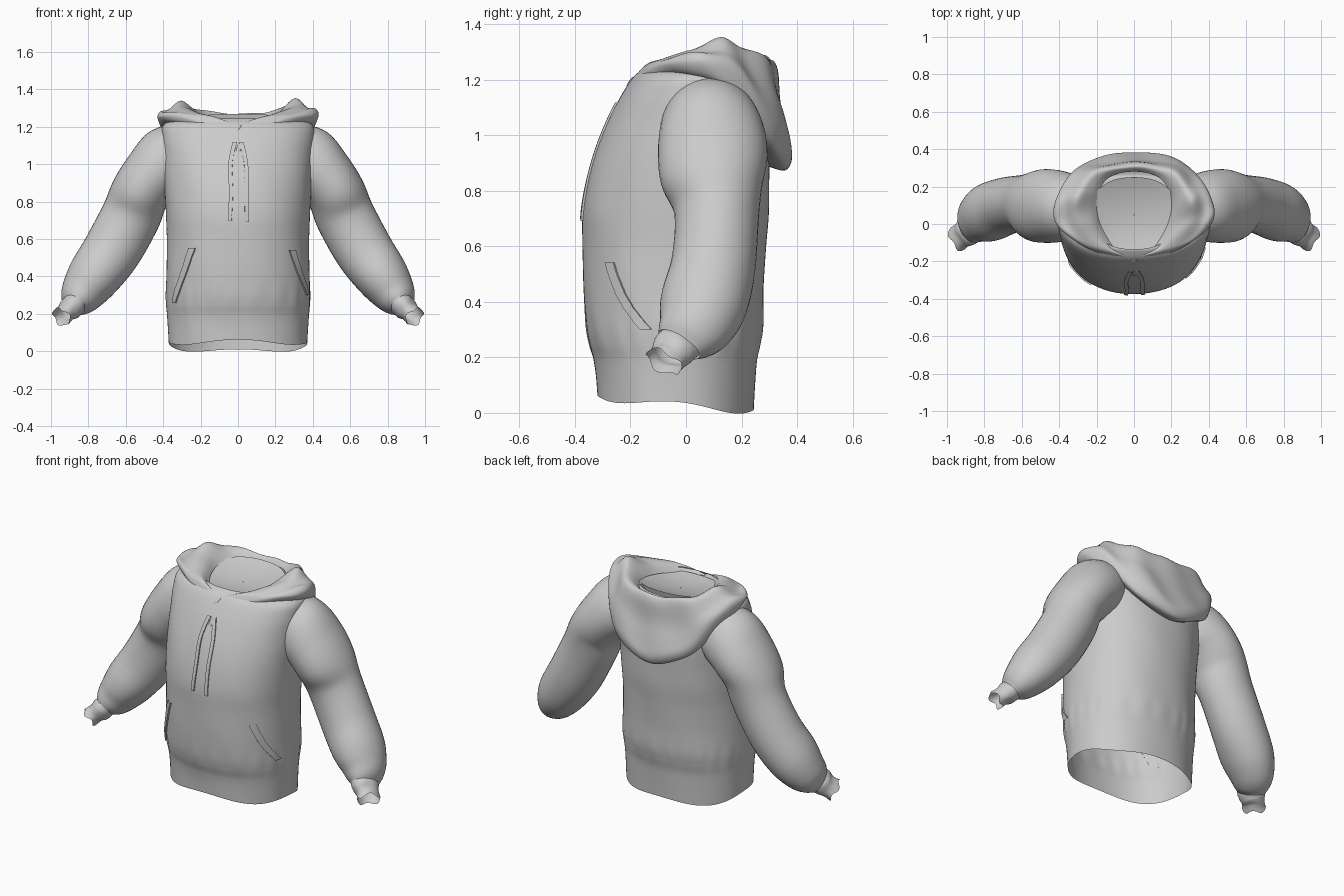
import bpy
from math import sin, cos, pi, copysign, exp
from mathutils import Vector

cube = bpy.data.objects.get("Cube")
if cube:
    bpy.data.objects.remove(cube)

GREY = (0.6, 0.6, 0.6, 1)
cloth = bpy.data.materials.new("grey cloth")
cloth.use_nodes = True
cloth.diffuse_color = GREY
cloth.node_tree.nodes["Principled BSDF"].inputs["Base Color"].default_value = GREY


def spline(keys, t):
    """Smooth value at t in 0..1 along a list of keys."""
    n = len(keys) - 1
    i = min(int(t * n), n - 1)
    f = t * n - i
    p = [Vector(keys[min(max(i + k, 0), n)]) for k in (-1, 0, 1, 2)]
    return 0.5 * (2 * p[1] + (p[2] - p[0]) * f
                  + (2 * p[0] - 5 * p[1] + 4 * p[2] - p[3]) * f ** 2
                  + (3 * p[1] - p[0] - 3 * p[2] + p[3]) * f ** 3)


def loft(name, rings, closed=True, angle=60, hidden=None):
    """Skin a list of equal point rows, leaving out faces whose corners are all hidden."""
    n = len(rings[0])
    points = [p for ring in rings for p in ring]
    faces = [(r * n + i, r * n + (i + 1) % n, (r + 1) * n + (i + 1) % n, (r + 1) * n + i)
             for r in range(len(rings) - 1) for i in range(n if closed else n - 1)]
    if hidden:
        faces = [f for f in faces if not all(hidden(points[v]) for v in f)]
    me = bpy.data.meshes.new(name)
    me.from_pydata(points, [], faces)
    me.materials.append(cloth)
    ob = bpy.data.objects.new(name, me)
    bpy.context.collection.objects.link(ob)
    bpy.context.view_layer.objects.active = ob
    bpy.ops.object.select_all(action='DESELECT')
    ob.select_set(True)
    bpy.ops.object.mode_set(mode='EDIT')
    bpy.ops.mesh.select_all(action='SELECT')
    bpy.ops.mesh.delete_loose()
    bpy.ops.mesh.select_all(action='SELECT')
    bpy.ops.mesh.normals_make_consistent(inside=False)
    bpy.ops.object.mode_set(mode='OBJECT')
    bpy.ops.object.shade_smooth_by_angle(angle=angle * pi / 180)


# Torso: height, half width, front, back
BODY = [(0.03, .37, -.32, .245), (0.12, .374, -.325, .25), (0.19, .378, -.333, .256),
        (0.25, .383, -.35, .268), (0.32, .385, -.362, .278), (0.45, .382, -.37, .28),
        (0.6, .38, -.372, .288), (0.72, .385, -.372, .298), (0.84, .392, -.352, .3),
        (0.95, .4, -.32, .302), (1.05, .405, -.28, .298), (1.14, .41, -.235, .285),
        (1.21, .4, -.19, .272), (1.24, .33, -.15, .26), (1.245, .24, -.135, .25)]
POWER = 2.2


def body_t(z):
    return min((q / 400 for q in range(401)), key=lambda q: abs(spline(BODY, q)[0] - z))


def body_point(t, a, out=0.0):
    z, w, f, b = spline(BODY, t)
    ca, sa = cos(a), sin(a)
    k = 2 / POWER
    mid = (f + b) / 2
    x = copysign(abs(ca) ** k, ca) * (w + out)
    y = mid + copysign(abs(sa) ** k, sa) * ((b - f) / 2 + out)
    gather = .005 * exp(-((z - .29) / .07) ** 2) * sin(23 * a + 2 * sin(3 * a))
    folds = .004 * sin(9 * z + 3 * a) * sin(5 * a + 6 * z)
    s = 1 + gather + folds
    hem = max(0, 1 - t * 8) * (-.03 * max(sa, 0) + .022 * max(-sa, 0) + .01 * cos(4 * a))
    return Vector((x * s, mid + (y - mid) * s, z + hem))


def inside_body(p):
    if p.z > 1.2 or abs(p.x) > .42:
        return False
    z, w, f, b = spline(BODY, body_t(p.z))
    return abs(p.x / w) ** POWER + abs((2 * p.y - f - b) / (b - f)) ** POWER < .85


SIDES = 140
turn = [2 * pi * i / SIDES for i in range(SIDES)]
loft("torso", [[body_point(r / 100, a) for a in turn] for r in range(101)])

# Sheet closing the neck, sunk toward the throat
rim = [body_point(1, a) for a in turn]
loft("neck_lining", [[Vector((p.x * s, .05 + (p.y - .05) * s,
                              p.z - .03 * (1 - s * s) + .12 * s * (p.y - .05)))
                      for p in rim] for s in (1, .8, .6, .4, .2, .01)])

# Sleeve: centre, in-plane radius, front-to-back radius
ARM = [(.2, .07, 1.1, .115, .13), (.28, .08, 1.075, .15, .16), (.37, .09, 1.025, .18, .185),
       (.455, .095, .945, .165, .195), (.525, .095, .845, .157, .188), (.575, .112, .72, .157, .155),
       (.675, .1, .535, .156, .152), (.77, .065, .4, .145, .155), (.83, .03, .315, .118, .138),
       (.862, -.005, .27, .092, .112), (.88, -.025, .245, .064, .088)]
CUFF = [(.87, -.02, .255, .06, .085), (.885, -.035, .24, .064, .082), (.9, -.045, .225, .062, .08),
        (.92, -.06, .207, .052, .07), (.945, -.08, .183, .054, .072)]


def tube(name, keys, side, steps, crease, ragged=0):
    rings = []
    for r in range(steps + 1):
        t = r / steps
        c = spline(keys, t)
        axis = spline(keys, min(t + .06, 1)) - spline(keys, max(t - .06, 0))
        axis = Vector(axis[:3]).normalized()
        n = axis.cross(Vector((0, 1, 0))).normalized()
        m = n.cross(axis)
        ring = []
        for a in [2 * pi * i / 40 for i in range(40)]:
            s = 1 + crease * (sin(16 * t + 3 * sin(a)) * (.5 + t) + .6 * sin(3 * a + 11 * t))
            p = Vector(c[:3]) + n * cos(a) * c[3] * s + m * sin(a) * c[4] * s
            p += axis * ragged * t * sin(4 * a)
            ring.append(Vector((p.x * side, p.y, p.z)))
        rings.append(ring)
    loft(name, rings, hidden=inside_body)


for side, label in ((1, "left"), (-1, "right")):
    tube(label + "_sleeve", ARM, side, 60, .013)
    tube(label + "_cuff", CUFF, side, 14, .012, .01)

# Hood: edge curves running from the throat round to the middle of the back
HOOD = [
    [(0, -.15, 1.19), (.11, -.11, 1.215), (.18, 0, 1.235), (.2, .13, 1.25), (.14, .245, 1.25), (0, .28, 1.24)],
    [(0, -.18, 1.21), (.14, -.125, 1.255), (.22, 0, 1.275), (.24, .14, 1.29), (.17, .27, 1.285), (0, .305, 1.265)],
    [(0, -.19, 1.205), (.18, -.125, 1.265), (.3, .02, 1.305), (.3, .15, 1.33), (.21, .29, 1.28), (0, .325, 1.22)],
    [(0, -.2, 1.185), (.22, -.125, 1.262), (.36, .01, 1.285), (.35, .17, 1.275), (.24, .305, 1.18), (0, .335, 1.11)],
    [(0, -.207, 1.17), (.25, -.125, 1.25), (.4, .01, 1.285), (.395, .17, 1.25), (.26, .32, 1.1), (0, .37, 1.0)],
    [(0, -.21, 1.155), (.26, -.125, 1.235), (.42, .01, 1.262), (.4, .17, 1.21), (.255, .33, 1.02), (0, .388, .93)],
    [(0, -.2, 1.135), (.26, -.115, 1.215), (.4, .01, 1.23), (.385, .17, 1.155), (.24, .312, .96), (0, .36, .88)],
    [(0, -.175, 1.135), (.24, -.1, 1.2), (.36, .01, 1.21), (.35, .16, 1.15), (.22, .26, .98), (0, .29, .89)]]
LOOPS = [half + [(-x, y, z) for x, y, z in half[-2::-1]] for half in HOOD]

rows = []
for i in range(97):
    u = i / 96
    section = [spline(loop, u) for loop in LOOPS]
    row = [spline(section, j / 28) for j in range(29)]
    for j, p in enumerate(row):
        v = j / 28
        lift = sin(pi * v) * sin(pi * u) * (.01 * sin(26 * u + 5 * v) + .007 * sin(58 * u - 7 * v))
        p.y += .5 * lift
        p.z += lift + .02 * exp(-((u - .28) / .06) ** 2) * sin(pi * v)
    rows.append(row)
loft("hood", rows, closed=False, angle=80)


def strip(name, path, width, out):
    """Raised plate on the chest along points of angle from the front centre and height."""
    rings = []
    for i in range(25):
        a, z = spline(path, i / 24)
        a += 1.5 * pi
        t = body_t(z)
        rings.append([body_point(t, a + side * width / 2, lift)
                      for side, lift in ((-1, -.003), (-1, out), (0, out), (1, out), (1, -.003))])
    loft(name, rings, angle=30)


# Drawstrings and slanted pocket welts
strip("right_drawstring", [(-.03, 1.12), (-.08, 1.0), (-.075, .85), (-.09, .7)], .045, .008)
strip("left_drawstring", [(.03, 1.12), (.085, 1.0), (.09, .85), (.1, .69)], .045, .008)
strip("left_pocket", [(.83, .54), (1.02, .41), (1.28, .3)], .13, .008)
strip("right_pocket", [(-.66, .55), (-.82, .42), (-1.05, .26)], .12, .008)

# Gathered placket at the throat
knot = []
for i in range(13):
    t = i / 12
    r = .014 + .006 * sin(9 * t)
    knot.append([Vector((.012 * sin(7 * t) + r * cos(a), -.263 + .085 * t + r * sin(a), 1.07 + .14 * t))
                 for a in [2 * pi * k / 10 for k in range(10)]])
loft("throat_placket", knot)
